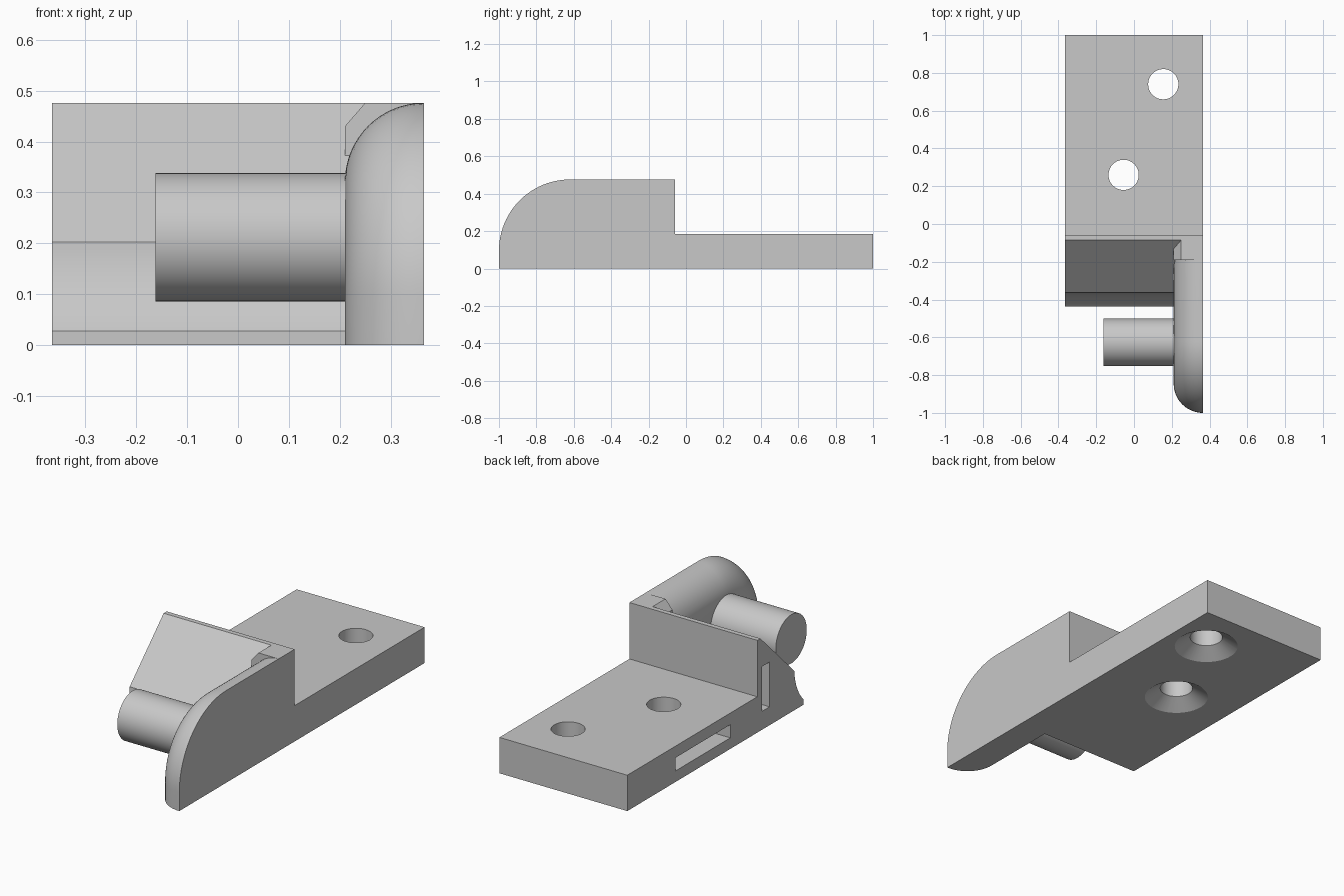
import bpy, bmesh
from math import sin, cos, pi, radians
from mathutils import Matrix

cube = bpy.data.objects.get("Cube")
if cube:
    bpy.data.objects.remove(cube, do_unlink=True)

grey = bpy.data.materials.new("plain grey")
grey.use_nodes = True
grey.diffuse_color = (0.58, 0.58, 0.58, 1)
grey.node_tree.nodes["Principled BSDF"].inputs["Base Color"].default_value = grey.diffuse_color

W, H, BASE = 0.365, 0.476, 0.185   # half width, full height, base thickness
INNER, BACK = 0.21, -0.06          # inner face of side plate, back of wall
PIN_Y, PIN_Z = -0.627, 0.212


def finish(name, bm):
    bmesh.ops.recalc_face_normals(bm, faces=bm.faces)
    mesh = bpy.data.meshes.new(name)
    bm.to_mesh(mesh)
    bm.free()
    mesh.materials.append(grey)
    obj = bpy.data.objects.new(name, mesh)
    bpy.context.collection.objects.link(obj)
    return obj


def loft(name, rings):
    """Skin equal-sized closed rings and cap both ends."""
    bm = bmesh.new()
    rows = [[bm.verts.new(p) for p in ring] for ring in rings]
    for a, b in zip(rows, rows[1:]):
        for i in range(len(a)):
            j = (i + 1) % len(a)
            bm.faces.new((a[i], a[j], b[j], b[i]))
    bm.faces.new(rows[0])
    bm.faces.new(rows[-1])
    return finish(name, bm)


def along_x(name, profile, x0, x1):
    return loft(name, [[(x, y, z) for y, z in profile] for x in (x0, x1)])


def box(name, x0, x1, y0, y1, z0, z1):
    return along_x(name, [(y0, z0), (y1, z0), (y1, z1), (y0, z1)], x0, x1)


def cone(name, x, y, z0, z1, r0, r1):
    bm = bmesh.new()
    bmesh.ops.create_cone(bm, cap_ends=True, segments=48, radius1=r0, radius2=r1, depth=z1 - z0,
                          matrix=Matrix.Translation((x, y, (z0 + z1) / 2)))
    return finish(name, bm)


def combine(target, other, operation):
    mod = target.modifiers.new("combine", "BOOLEAN")
    mod.object, mod.operation, mod.solver = other, operation, "EXACT"
    bpy.ops.object.select_all(action="DESELECT")
    bpy.context.view_layer.objects.active = target
    target.select_set(True)
    bpy.ops.object.modifier_apply(modifier=mod.name)
    bpy.data.objects.remove(other, do_unlink=True)


# Base, back wall and sloped rest with its hollow around the pin
hollow = []
for i in range(13):
    a = radians(-2 - 42 * i / 12)
    hollow.append((PIN_Y + 0.265 * cos(a), PIN_Z + 0.265 * sin(a)))
body = along_x("bracket_body", [(1, 0), (1, BASE), (BACK, BASE), (BACK, H), (-0.085, H)]
               + hollow + [(hollow[-1][0], 0)], -W, W)


# Side plate with a rounded inner edge
def plate_ring(t, steps=24):
    inset = (W - INNER) * (1 - cos(t))
    x = W - (W - INNER) * sin(t)
    r = 0.38 - inset
    arc = [(x, -0.62 - r * cos(a), 0.096 + r * sin(a))
           for a in (pi / 2 * i / steps for i in range(steps + 1))]
    return [(x, BACK, 0), (x, -1 + inset, 0)] + arc + [(x, BACK, H - inset)]


plate = loft("side_plate", [plate_ring(pi / 2 * i / 16) for i in range(17)])
combine(body, plate, "UNION")

# Chamfered corner block between plate and wall
section = [(INNER, 0.1), (INNER, 0.43), (0.25, H), (W, H), (W, 0.1)]
block = loft("corner_block", [[(x, y, z) for x, z in section] for y in (-0.19, BACK)])
combine(body, block, "UNION")

# Countersunk screw holes
for x, y in ((0.155, 0.74), (-0.055, 0.26)):
    combine(body, cone("hole_cutter", x, y, -0.1, 0.3, 0.08, 0.08), "DIFFERENCE")
    combine(body, cone("countersink_cutter", x, y, -0.01, 0.05, 0.171, 0.08), "DIFFERENCE")

# Blind slots in the outer side
combine(body, box("base_slot_cutter", -0.5, -0.22, 0.16, 0.607, 0.057, 0.125), "DIFFERENCE")
combine(body, box("wall_slot_cutter", -0.5, -0.22, -0.16, -0.1, 0.095, 0.326), "DIFFERENCE")

# Pin standing out from the side plate
circle = [(PIN_Y + 0.126 * cos(2 * pi * i / 64), PIN_Z + 0.126 * sin(2 * pi * i / 64))
          for i in range(64)]
pin = along_x("pin", circle, -0.162, INNER + 0.02)

for obj in (body, pin):
    bpy.ops.object.select_all(action="DESELECT")
    bpy.context.view_layer.objects.active = obj
    obj.select_set(True)
    bpy.ops.object.shade_smooth_by_angle(angle=radians(30))
